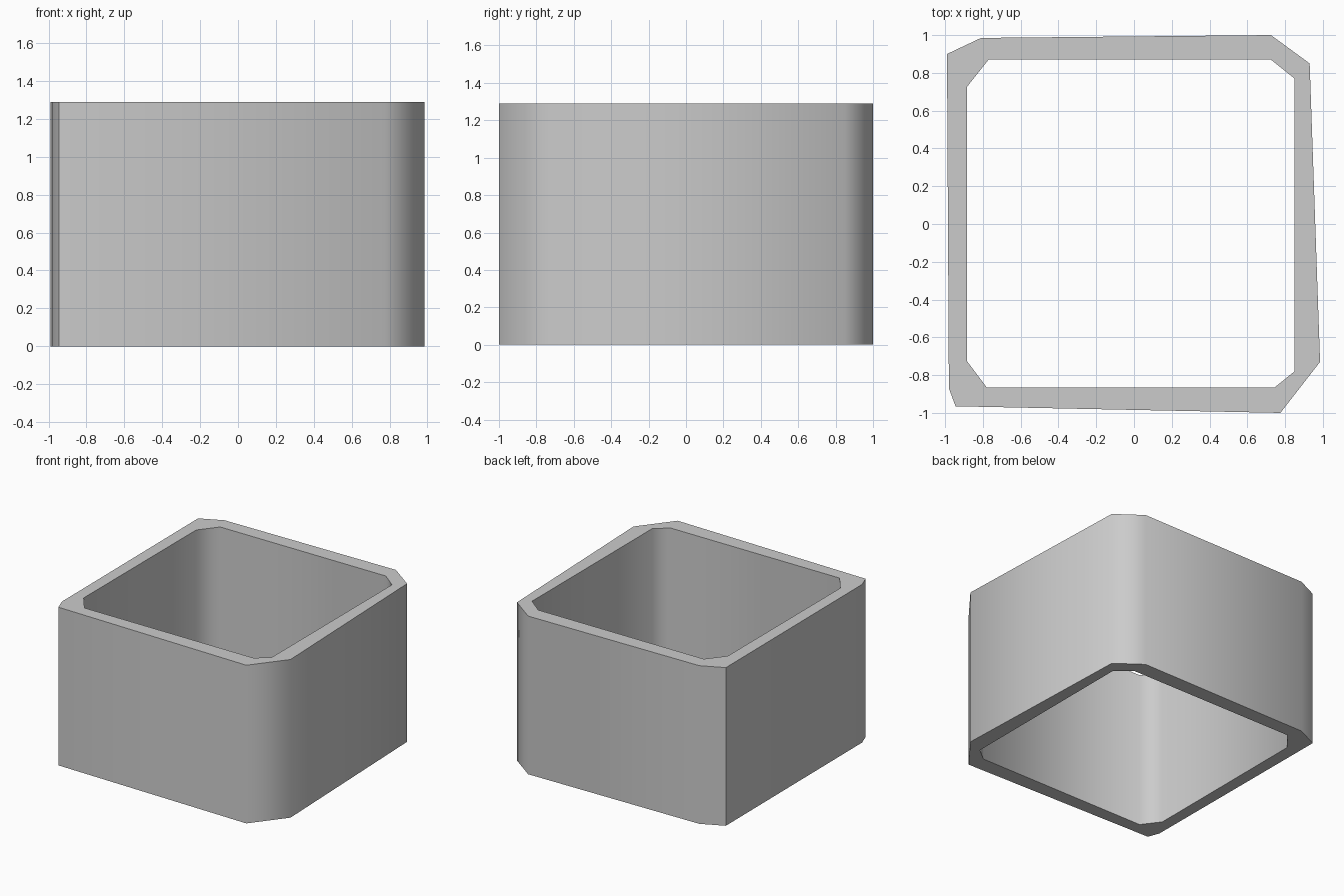
import bpy, bmesh, math

if "Cube" in bpy.data.objects:
    bpy.data.objects.remove(bpy.data.objects["Cube"])

HEIGHT = 1.29

# Plan outlines with clipped corners, matching point for point
OUTER = [(-0.99, 0.90), (-0.81, 0.985), (0.725, 1.0), (0.93, 0.85),
         (0.985, -0.73), (0.775, -1.0), (-0.945, -0.965), (-0.98, -0.87)]
INNER = [(-0.885, 0.725), (-0.77, 0.87), (0.725, 0.87), (0.85, 0.77),
         (0.85, -0.78), (0.745, -0.865), (-0.78, -0.865), (-0.885, -0.725)]

bm = bmesh.new()


def loop(points, z):
    return [bm.verts.new((x, y, z)) for x, y in points]


# Closed cross-section of the wall: outer bottom, outer top, inner top, inner bottom
loops = [loop(OUTER, 0), loop(OUTER, HEIGHT), loop(INNER, HEIGHT), loop(INNER, 0)]
n = len(OUTER)
for a, b in zip(loops, loops[1:] + loops[:1]):
    for i in range(n):
        j = (i + 1) % n
        bm.faces.new((a[i], a[j], b[j], b[i]))
bmesh.ops.recalc_face_normals(bm, faces=bm.faces[:])

# Open square tube with irregular outer walls
mesh = bpy.data.meshes.new("open_tube_wall")
bm.to_mesh(mesh)
bm.free()
wall = bpy.data.objects.new("open_tube_wall", mesh)
bpy.context.collection.objects.link(wall)

# Soft corners, sharp rims
bpy.context.view_layer.objects.active = wall
wall.select_set(True)
bpy.ops.object.shade_smooth_by_angle(angle=math.radians(60))
